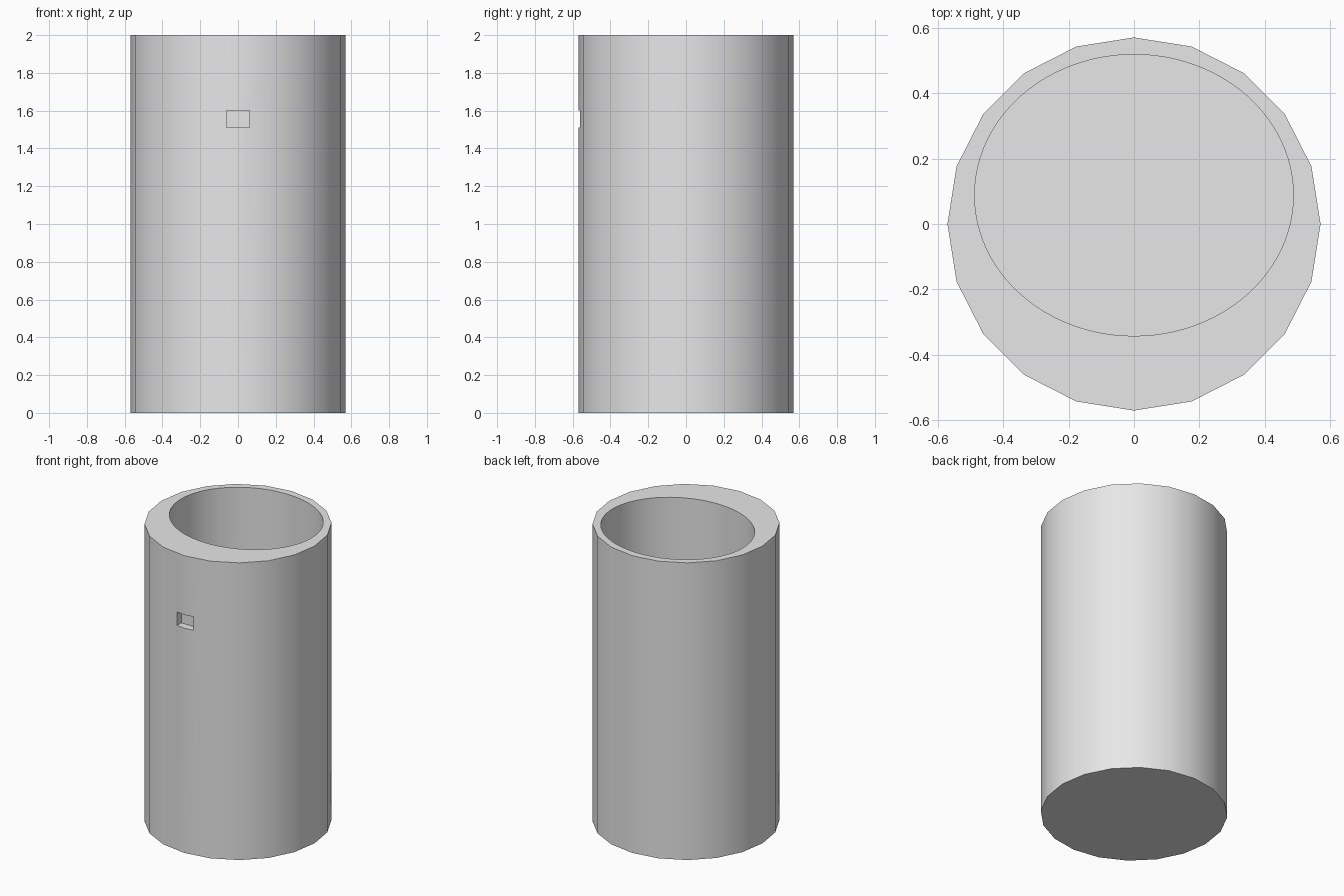
import bpy
import math

cube = bpy.data.objects.get("Cube")
if cube:
    bpy.data.objects.remove(cube, do_unlink=True)

HEIGHT = 2.0
RADIUS = 0.57
FLOOR = 0.1

grey = bpy.data.materials.new("light grey")
grey.use_nodes = True
colour = (0.8, 0.8, 0.8, 1.0)
grey.diffuse_color = colour
bsdf = next(n for n in grey.node_tree.nodes if n.type == 'BSDF_PRINCIPLED')
bsdf.inputs["Base Color"].default_value = colour


def finish(name):
    """Name the new primitive, bake its scale and give it the material."""
    obj = bpy.context.object
    obj.name = name
    bpy.ops.object.transform_apply(location=False, rotation=False, scale=True)
    obj.data.materials.append(grey)
    return obj


def cut(target, cutter):
    """Subtract the cutter from the target and delete the cutter."""
    cutter.hide_render = True
    mod = target.modifiers.new("cut", 'BOOLEAN')
    mod.operation = 'DIFFERENCE'
    mod.solver = 'EXACT'
    mod.object = cutter
    bpy.ops.object.select_all(action='DESELECT')
    target.select_set(True)
    bpy.context.view_layer.objects.active = target
    bpy.ops.object.modifier_apply(modifier=mod.name)
    bpy.data.objects.remove(cutter, do_unlink=True)


# Twenty-sided outer body
bpy.ops.mesh.primitive_cylinder_add(vertices=20, radius=RADIUS, depth=HEIGHT,
                                    location=(0, 0, HEIGHT / 2))
body = finish("cup_body")

# Oval bore, set towards the back, open at the top
bpy.ops.mesh.primitive_cylinder_add(vertices=96, radius=1, depth=HEIGHT,
                                    location=(0, 0.088, FLOOR + HEIGHT / 2))
bpy.context.object.scale = (0.487, 0.43, 1)
cut(body, finish("bore_cutter"))

# Shallow rectangular recess in the front wall
bpy.ops.mesh.primitive_cube_add(size=1, location=(0, -0.617, 1.557))
bpy.context.object.scale = (0.12, 0.2, 0.09)
cut(body, finish("recess_cutter"))

# Smooth walls with crisp rims
bpy.ops.object.shade_smooth_by_angle(angle=math.radians(30))
